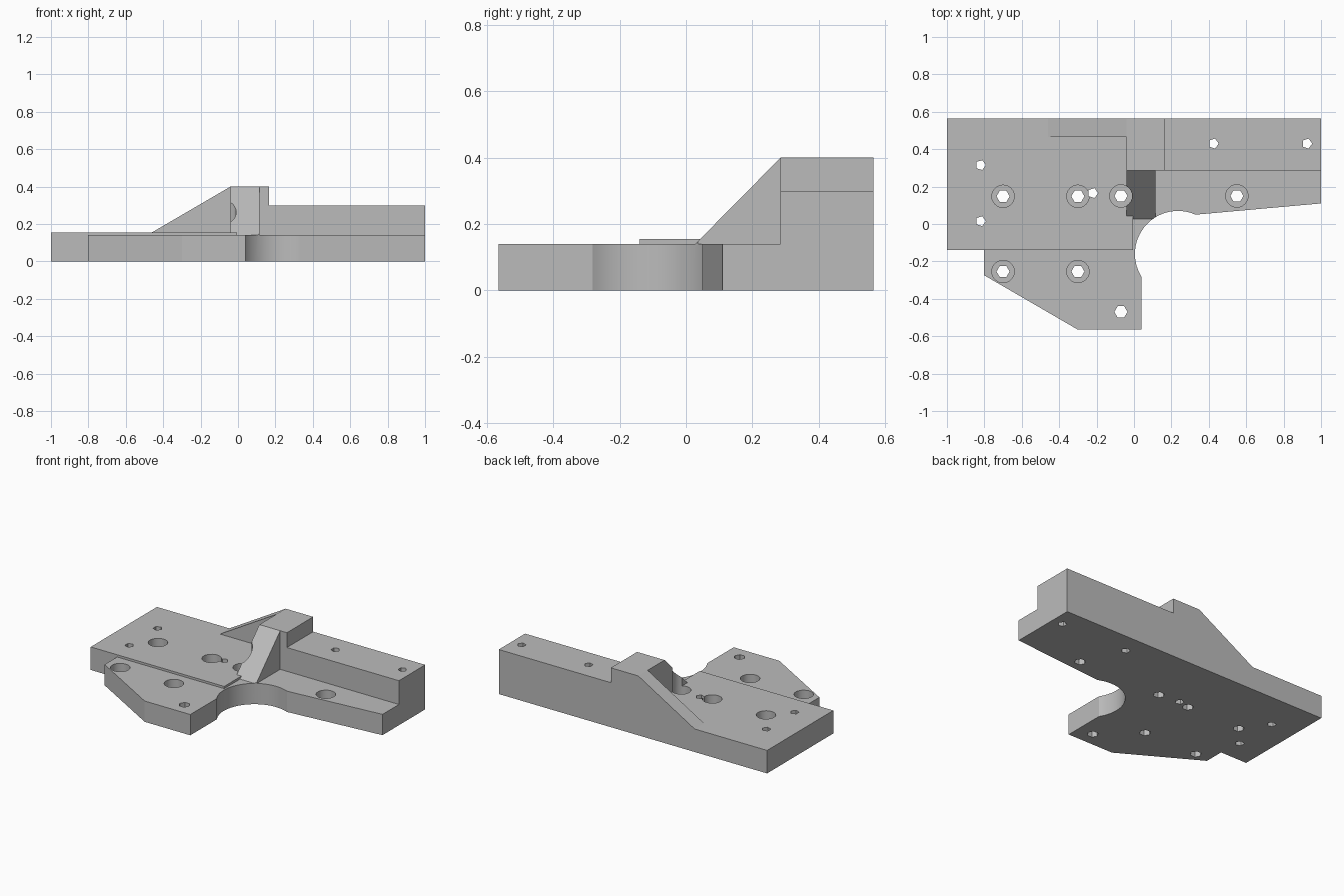
import bpy
import bmesh
from math import cos, sin, pi
from mathutils import Vector

cube = bpy.data.objects.get("Cube")
if cube:
    bpy.data.objects.remove(cube)

grey = bpy.data.materials.new("plain_grey")
grey.use_nodes = True
colour = (0.5, 0.5, 0.5, 1)
grey.diffuse_color = colour
grey.node_tree.nodes["Principled BSDF"].inputs["Base Color"].default_value = colour


def prism(name, points, push):
    """Extrude a closed 3D outline along the push vector."""
    bm = bmesh.new()
    face = bm.faces.new([bm.verts.new(p) for p in points])
    moved = bmesh.ops.extrude_face_region(bm, geom=[face])["geom"]
    bmesh.ops.translate(bm, vec=Vector(push),
                        verts=[v for v in moved if isinstance(v, bmesh.types.BMVert)])
    bmesh.ops.recalc_face_normals(bm, faces=bm.faces)
    mesh = bpy.data.meshes.new(name)
    bm.to_mesh(mesh)
    bm.free()
    mesh.materials.append(grey)
    obj = bpy.data.objects.new(name, mesh)
    bpy.context.collection.objects.link(obj)
    return obj


def box(name, x0, x1, y0, y1, z0, z1):
    outline = [(x0, y0, z0), (x1, y0, z0), (x1, y1, z0), (x0, y1, z0)]
    return prism(name, outline, (0, 0, z1 - z0))


def drill(name, x, y, r, sides, z0=-0.1):
    ring = [(x + r * cos(2 * pi * i / sides), y + r * sin(2 * pi * i / sides), z0)
            for i in range(sides)]
    return prism(name, ring, (0, 0, 0.7))


def combine(target, tool, operation):
    mod = target.modifiers.new(tool.name, "BOOLEAN")
    mod.operation, mod.solver, mod.object = operation, "EXACT", tool
    bpy.context.view_layer.objects.active = target
    bpy.ops.object.modifier_apply(modifier=mod.name)
    bpy.data.objects.remove(tool)


BACK = 0.565
RAIL = 0.285
BASE = 0.14
PAD = 0.155
TOP = 0.40

# Base plate, with its round bite cut later
outline = [(-1, BACK), (1, BACK), (1, 0.11), (0.33, 0.05), (0.235, -0.16), (0.04, -0.28),
           (0.04, -BACK), (-0.3, -BACK), (-0.803, -0.273), (-0.803, -BASE), (-1, -BASE)]
bracket = prism("bracket_plate", [(x, y, 0) for x, y in outline], (0, 0, BASE))

# Raised pad, back rail and tall block
solids = [
    box("raised_pad", -1, -0.005, -0.14, BACK, 0, PAD),
    box("back_rail", 0, 1, RAIL, BACK, 0, 0.30),
    box("tall_block", -0.04, 0.165, RAIL, BACK, 0, TOP),
]

# Sloping gussets beside and in front of the tall block
solids.append(prism("side_gusset", [(-0.46, BACK, PAD), (-0.46, BACK, 0.05),
                                    (0, BACK, 0.05), (0, BACK, TOP), (-0.04, BACK, TOP)],
                    (0, -0.1, 0)))
solids.append(prism("front_gusset", [(-0.04, 0.028, BASE), (-0.04, 0.028, 0.05),
                                     (-0.04, 0.35, 0.05), (-0.04, 0.35, TOP),
                                     (-0.04, RAIL, TOP)], (0.155, 0, 0)))
for solid in solids:
    combine(bracket, solid, "UNION")

# Round bite in the front edge
combine(bracket, drill("round_bite", 0.235, -0.16, 0.23, 64), "DIFFERENCE")

# Counterbored bolt holes
bolts = [(-0.7, 0.148), (-0.3, 0.148), (-0.07, 0.15), (0.55, 0.15),
         (-0.7, -0.254), (-0.3, -0.254)]
for x, y in bolts:
    combine(bracket, drill("counterbore", x, y, 0.06, 24, 0.06), "DIFFERENCE")
for x, y in bolts + [(-0.07, -0.47)]:
    combine(bracket, drill("bolt_hole", x, y, 0.035, 6), "DIFFERENCE")

# Small pin holes
for x, y in [(-0.82, 0.315), (-0.82, 0.015), (-0.22, 0.165), (0.425, 0.43), (0.925, 0.43)]:
    combine(bracket, drill("pin_hole", x, y, 0.028, 5), "DIFFERENCE")

bracket.select_set(True)
bpy.context.view_layer.objects.active = bracket
bpy.ops.object.shade_smooth_by_angle(angle=0.35)
